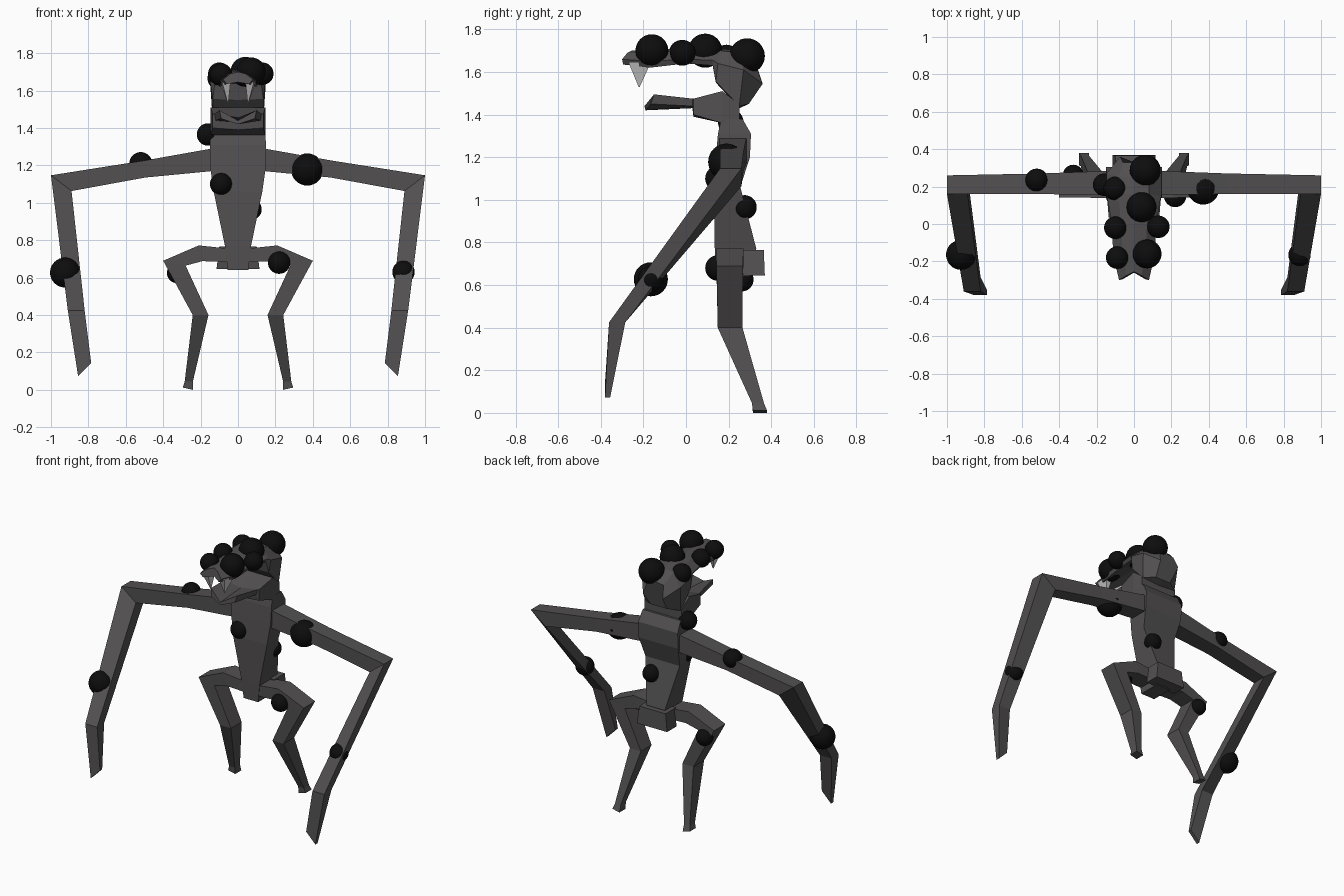
import bpy, bmesh
from mathutils import Vector


def material(name, rgb):
    m = bpy.data.materials.new(name)
    m.diffuse_color = (*rgb, 1)
    return m


SKIN = material("dark_skin", (0.085, 0.08, 0.08))
BLACK = material("black_growth", (0.004, 0.004, 0.004))
IVORY = material("ivory", (0.75, 0.75, 0.75))


def loft(name, rings, mat=SKIN):
    """Skin a closed, capped surface through rings of equal vertex count."""
    bm = bmesh.new()
    vs = [[bm.verts.new(p) for p in r] for r in rings]
    n = len(vs[0])
    for a, b in zip(vs, vs[1:]):
        for i in range(n):
            j = (i + 1) % n
            bm.faces.new((a[i], a[j], b[j], b[i]))
    bm.faces.new(vs[0])
    bm.faces.new(vs[-1][::-1])
    bmesh.ops.recalc_face_normals(bm, faces=bm.faces)
    me = bpy.data.meshes.new(name)
    bm.to_mesh(me)
    bm.free()
    ob = bpy.data.objects.new(name, me)
    bpy.context.collection.objects.link(ob)
    me.materials.append(mat)
    return ob


def limb(name, sections):
    """Four-sided limb, both sides. Section: centre, half-depth in y, (half x, half z)."""
    for side, s in (("right", 1), ("left", -1)):
        rings = []
        for c, d, (hx, hz) in sections:
            c, u, v = Vector((c[0] * s, c[1], c[2])), Vector((0, d, 0)), Vector((hx * s, 0, hz))
            rings.append([c - u - v, c + u - v, c + u + v, c - u + v])
        loft(f"{side}_{name}", rings)


def slab(name, sections):
    """Stack of rectangles: z, half width, y front, y back."""
    loft(name, [[(-w, a, z), (w, a, z), (w, b, z), (-w, b, z)] for z, w, a, b in sections])


def symmetric(name, halves):
    """Loft of half rings that start and end on x = 0."""
    loft(name, [h + [(-x, y, z) for x, y, z in h[-2:0:-1]] for h in halves])


# Torso and pelvis
slab("torso", [(1.38, .145, .165, .265), (1.31, .15, .15, .305), (1.2, .15, .14, .30),
               (1.06, .13, .13, .255), (.77, .07, .135, .33), (.64, .055, .14, .30)])
slab("pelvis", [(.765, .10, .25, .365), (.645, .115, .27, .37)])

# Long arms: shoulder, mid, elbow, wrist, tip
limb("arm", [((.10, .22, 1.235), .065, (0, .062)),
             ((.50, .215, 1.18), .055, (.005, .045)),
             ((.945, .21, 1.105), .05, (.055, .042)),
             ((.865, -.323, .425), .038, (.045, 0)),
             ((.82, -.368, .108), .012, (.035, -.035))])

# Legs: hip, thigh top, knee, shin, ankle, sole
limb("leg", [((0, .205, .715), .065, (0, .035)),
             ((.20, .205, .73), .065, (.01, .042)),
             ((.34, .205, .677), .062, (.06, .013)),
             ((.20, .207, .40), .058, (.042, 0)),
             ((.263, .338, .045), .028, (.022, 0)),
             ((.268, .347, .006), .033, (.027, .006))])

# Skull and snout, front to back
symmetric("skull", [
    [(0, -.26, 1.645), (.06, -.295, 1.635), (.08, -.30, 1.66), (.04, -.275, 1.69), (0, -.255, 1.70)],
    [(0, -.16, 1.66), (.10, -.17, 1.62), (.11, -.17, 1.65), (.06, -.17, 1.69), (0, -.17, 1.705)],
    [(0, 0, 1.66), (.11, 0, 1.64), (.12, 0, 1.66), (.07, 0, 1.70), (0, 0, 1.71)],
    [(0, .125, 1.64), (.125, .125, 1.63), (.14, .125, 1.655), (.08, .12, 1.70), (0, .12, 1.71)],
    [(0, .14, 1.55), (.135, .14, 1.555), (.147, .15, 1.64), (.08, .16, 1.70), (0, .16, 1.71)],
    [(0, .25, 1.43), (.135, .25, 1.44), (.147, .27, 1.61), (.08, .25, 1.69), (0, .25, 1.70)],
    [(0, .295, 1.45), (.06, .295, 1.45), (.075, .36, 1.545), (.06, .33, 1.625), (0, .33, 1.635)]])

# Lower jaw, front to back
symmetric("jaw", [
    [(0, -.19, 1.42), (.09, -.165, 1.45), (.10, -.15, 1.495), (0, -.195, 1.44)],
    [(0, .03, 1.43), (.12, .03, 1.44), (.125, .03, 1.475), (0, .03, 1.455)],
    [(0, .035, 1.39), (.135, .035, 1.40), (.135, .036, 1.475), (0, .036, 1.46)],
    [(0, .17, 1.36), (.147, .17, 1.36), (.147, .17, 1.51), (0, .17, 1.51)],
    [(0, .25, 1.37), (.14, .25, 1.37), (.14, .25, 1.45), (0, .25, 1.45)]])

# Fangs
for side, s in (("right", 1), ("left", -1)):
    base = [(.04, -.27), (.085, -.27), (.095, -.165), (.05, -.165)]
    loft(f"{side}_fang", [[(x * s, y, 1.645) for x, y in base],
                          [((.053 + (x - .065) * .05) * s, -.22 + (y + .22) * .05, 1.53)
                           for x, y in base]], IVORY)

# Round growths: x, y, z, radius
growths = {
    "head": [(.06, .287, 1.675, .083), (.04, .09, 1.70, .08), (.07, -.16, 1.70, .077),
             (-.10, -.02, 1.69, .06), (.13, -.015, 1.69, .06), (-.09, -.18, 1.685, .06),
             (-.10, .19, 1.665, .063)],
    "neck": [(-.16, .21, 1.365, .06)],
    "torso": [(-.09, .15, 1.10, .06), (.07, .275, .965, .057)],
    "arm": [(.37, .19, 1.178, .086), (-.52, .235, 1.21, .061),
            (-.925, -.165, .627, .08), (.885, -.165, .63, .06)],
    "leg": [(-.325, .262, .625, .055), (.22, .15, .68, .06)],
}
for part, items in growths.items():
    for i, (x, y, z, r) in enumerate(items):
        bpy.ops.mesh.primitive_uv_sphere_add(segments=32, ring_count=16, radius=r, location=(x, y, z))
        ob = bpy.context.object
        ob.name = f"{part}_growth_{i + 1}"
        ob.data.materials.append(BLACK)
        bpy.ops.object.shade_smooth()
